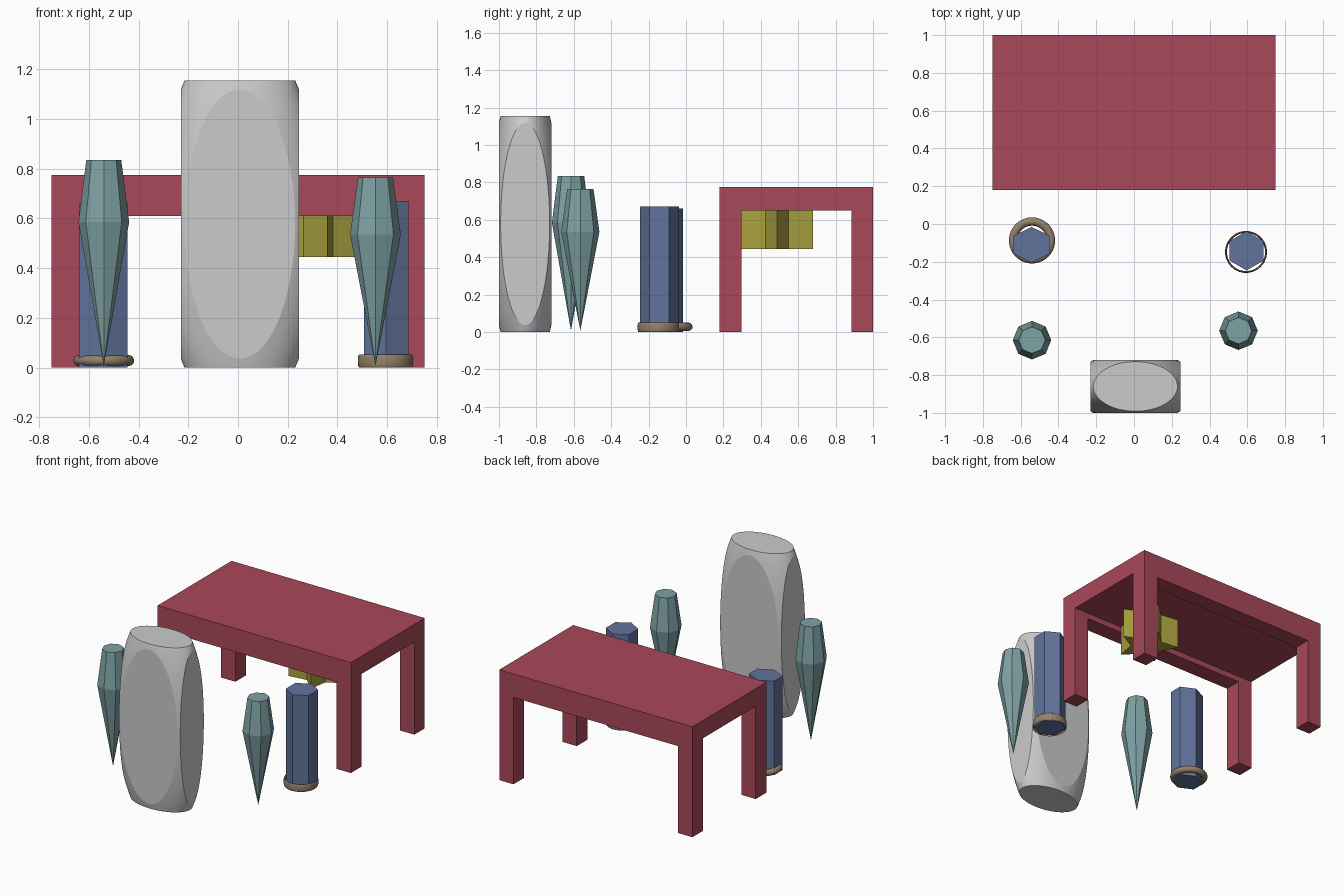
import bpy, bmesh
from math import sin, cos, pi, radians
from mathutils import Vector

if "Cube" in bpy.data.objects:
    bpy.data.objects.remove(bpy.data.objects["Cube"])


def material(name, rgb):
    m = bpy.data.materials.new(name)
    m.diffuse_color = (*rgb, 1)
    m.use_nodes = True
    m.node_tree.nodes["Principled BSDF"].inputs["Base Color"].default_value = m.diffuse_color
    return m


RED = material("red", (0.40, 0.065, 0.10))
TEAL = material("teal", (0.21, 0.36, 0.37))
BLUE = material("blue", (0.12, 0.17, 0.33))
TAN = material("tan", (0.30, 0.22, 0.14))
YELLOW = material("yellow", (0.40, 0.36, 0.05))


def finish(name, bm, mat=None, loc=(0, 0, 0), smooth=None):
    bmesh.ops.recalc_face_normals(bm, faces=bm.faces)
    me = bpy.data.meshes.new(name)
    bm.to_mesh(me)
    bm.free()
    ob = bpy.data.objects.new(name, me)
    bpy.context.collection.objects.link(ob)
    ob.location = loc
    if mat:
        me.materials.append(mat)
    bpy.ops.object.select_all(action='DESELECT')
    ob.select_set(True)
    bpy.context.view_layer.objects.active = ob
    if smooth:
        bpy.ops.object.shade_smooth_by_angle(angle=radians(smooth))
    return ob


def box(name, lo, hi, mat=None):
    bm = bmesh.new()
    bmesh.ops.create_cube(bm, size=1)
    for v in bm.verts:
        v.co = Vector([(a + b) / 2 + c * (b - a) for a, b, c in zip(lo, hi, v.co)])
    return finish(name, bm, mat)


def polygon(n, rx, ry, start):
    return [(rx * cos(start + 2 * pi * i / n), ry * sin(start + 2 * pi * i / n)) for i in range(n)]


def prism(name, pts, z0, z1, mat, loc):
    bm = bmesh.new()
    face = bm.faces.new([bm.verts.new((x, y, z0)) for x, y in pts])
    new = bmesh.ops.extrude_face_region(bm, geom=[face], use_keep_orig=True)["geom"]
    for v in new:
        if isinstance(v, bmesh.types.BMVert):
            v.co.z = z1
    return finish(name, bm, mat, loc)


def ring(name, major, half_r, half_z, loc):
    # torus with an elliptical section
    bm = bmesh.new()
    n, m = 48, 16
    g = [[bm.verts.new(((major + half_r * cos(2 * pi * j / m)) * cos(2 * pi * i / n),
                        (major + half_r * cos(2 * pi * j / m)) * sin(2 * pi * i / n),
                        half_z * sin(2 * pi * j / m))) for j in range(m)] for i in range(n)]
    for i in range(n):
        for j in range(m):
            a, b, k = g[i], g[(i + 1) % n], (j + 1) % m
            bm.faces.new((a[j], b[j], b[k], a[k]))
    return finish(name, bm, TAN, loc, 40)


def crystal(name, loc, r, top, mid, tip):
    # eight-sided double taper ending in a point
    bm = bmesh.new()
    rings = [[bm.verts.new((x, y, z)) for x, y in polygon(8, k, k, 0)]
             for k, z in ((r * 0.69, top), (r, mid))]
    point = bm.verts.new((0, 0, tip))
    bm.faces.new(rings[0])
    for i in range(8):
        j = (i + 1) % 8
        bm.faces.new((rings[0][i], rings[0][j], rings[1][j], rings[1][i]))
        bm.faces.new((rings[1][i], rings[1][j], point))
    return finish(name, bm, TEAL, loc)


# Table: solid block with two tunnels cut through it
table = box("table", (-0.75, 0.18, 0), (0.75, 1.0, 0.775), RED)
cutters = [box("side_cutter", (-1, 0.298, -0.2), (1, 0.885, 0.65)),
           box("front_cutter", (-0.64, 0, -0.2), (0.64, 1.2, 0.61))]
for c in cutters:
    c.hide_render = True
    mod = table.modifiers.new("cut", 'BOOLEAN')
    mod.operation, mod.solver, mod.object = 'DIFFERENCE', 'EXACT', c
    bpy.context.view_layer.objects.active = table
    bpy.ops.object.modifier_apply(modifier=mod.name)
for c in cutters:
    bpy.data.objects.remove(c)

# Star hanging under the table top
star = [((0.202 if i % 2 == 0 else 0.106) * cos(i * pi / 5),
         (0.202 if i % 2 == 0 else 0.106) * sin(i * pi / 5)) for i in range(10)]
prism("hanging_star", star, 0.445, 0.651, YELLOW, (0.297, 0.487, 0))

# Standing stone: sphere sliced by six planes, then stretched
bm = bmesh.new()
bmesh.ops.create_uvsphere(bm, u_segments=64, v_segments=32, radius=1.372)
for axis in range(3):
    for s in (-1, 1):
        n = Vector((0, 0, 0))
        n[axis] = s
        cut = bmesh.ops.bisect_plane(bm, geom=bm.verts[:] + bm.edges[:] + bm.faces[:],
                                     plane_co=n, plane_no=n, clear_outer=True)["geom_cut"]
        bmesh.ops.edgeloop_fill(bm, edges=[e for e in cut if isinstance(e, bmesh.types.BMEdge)])
bmesh.ops.scale(bm, vec=(0.2375, 0.14, 0.5775), verts=bm.verts)
finish("standing_stone", bm, None, (0.0075, -0.86, 0.5775), 12)

# Crystals
crystal("left_crystal", (-0.54, -0.615, 0), 0.102, 0.835, 0.585, 0.007)
crystal("right_crystal", (0.553, -0.565, 0), 0.102, 0.765, 0.535, 0.007)

# Pillars with base rings
prism("left_pillar", polygon(6, 0.1126, 0.094, pi / 2), 0, 0.66, BLUE, (-0.542, -0.11, 0))
prism("right_pillar", polygon(6, 0.103, 0.104, pi / 2), 0, 0.67, BLUE, (0.596, -0.142, 0))
ring("left_base_ring", 0.1, 0.022, 0.022, (-0.54, -0.087, 0.028))
ring("right_base_ring", 0.106, 0.005, 0.026, (0.593, -0.148, 0.026))
